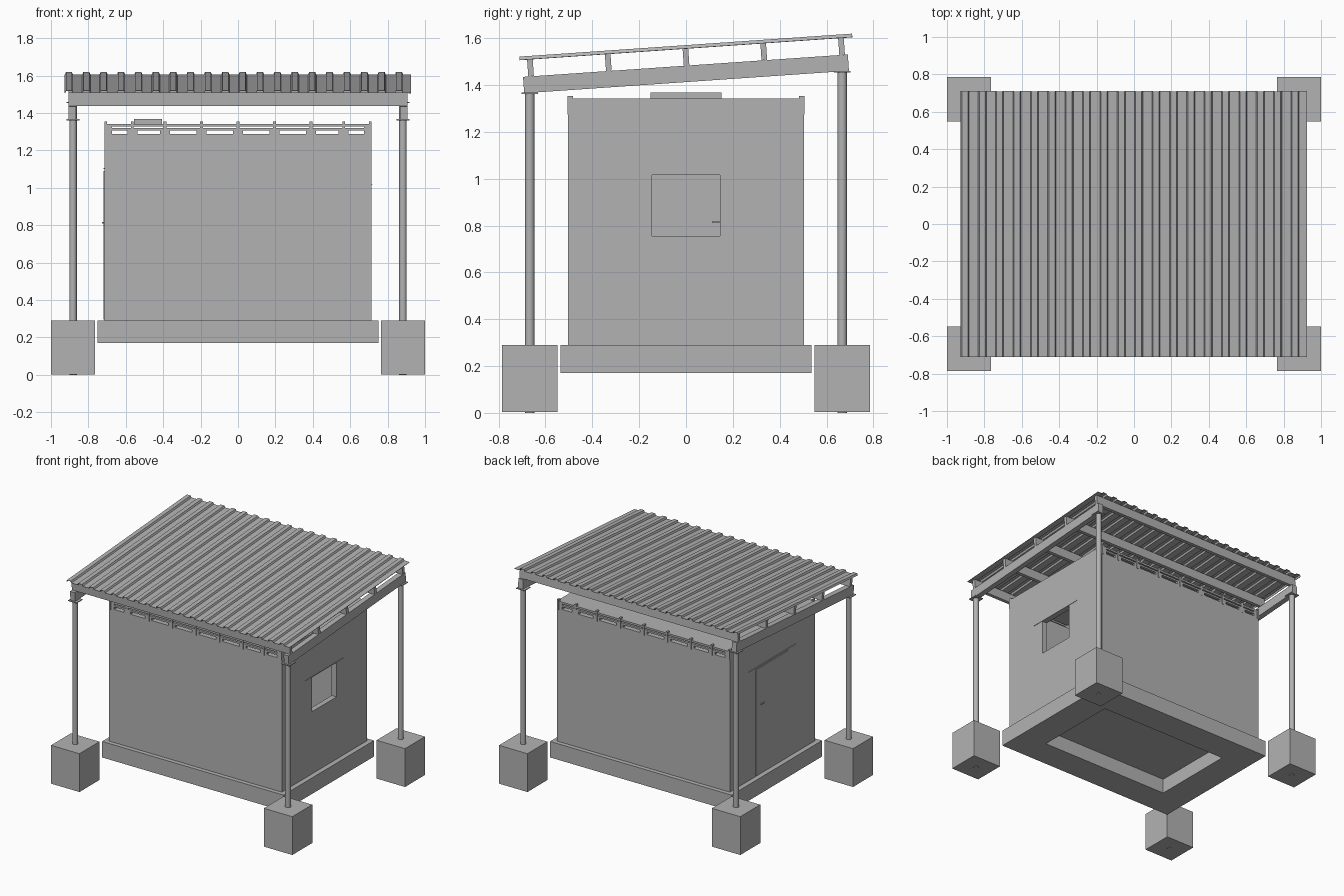
import bpy, bmesh, math
from mathutils import Matrix, Vector

cube = bpy.data.objects.get("Cube")
if cube:
    bpy.data.objects.remove(cube, do_unlink=True)

grey = bpy.data.materials.new("plain grey")
grey.use_nodes = True
grey.diffuse_color = (0.45, 0.45, 0.45, 1)
grey.node_tree.nodes["Principled BSDF"].inputs["Base Color"].default_value = (0.45, 0.45, 0.45, 1)

SLOPE = 0.069
TILT = Matrix.Rotation(math.atan(SLOPE), 4, 'X')


def finish(name, bm):
    bmesh.ops.recalc_face_normals(bm, faces=bm.faces)
    mesh = bpy.data.meshes.new(name)
    bm.to_mesh(mesh)
    bm.free()
    mesh.materials.append(grey)
    ob = bpy.data.objects.new(name, mesh)
    bpy.context.collection.objects.link(ob)
    return ob


def add_box(bm, x, y, z):
    """Box from (low, high) pairs."""
    lo, hi = zip(x, y, z)
    size = Vector(hi) - Vector(lo)
    mid = (Vector(hi) + Vector(lo)) / 2
    bmesh.ops.create_cube(bm, size=1, matrix=Matrix.Translation(mid) @ Matrix.Diagonal((*size, 1)))


def boxes(name, items):
    bm = bmesh.new()
    for item in items:
        add_box(bm, *item)
    return finish(name, bm)


def tilted(name, x, y, z, length, height):
    """Box that follows the roof slope, centred at x range, y, z."""
    bm = bmesh.new()
    add_box(bm, x, (-length / 2, length / 2), (-height / 2, height / 2))
    bm.transform(Matrix.Translation((0, y, z)) @ TILT)
    return finish(name, bm)


def around(v, half):
    return (v - half, v + half)


# Footings, poles and cap plates at the four corners
for sx, side in ((-1, "right"), (1, "left")):
    for sy, end in ((-1, "front"), (1, "back")):
        x, y = sx * 0.882, sy * 0.667
        top = 1.413 + SLOPE * y
        boxes(f"{end}_{side}_footing", [(around(x, 0.118), around(y, 0.118), (0.003, 0.29))])
        bm = bmesh.new()
        bmesh.ops.create_cone(bm, cap_ends=True, segments=24, radius1=0.02, radius2=0.02,
                              depth=top, matrix=Matrix.Translation((x, y, top / 2)))
        pole = finish(f"{end}_{side}_pole", bm)
        for f in pole.data.polygons:
            f.use_smooth = abs(f.normal.z) < 0.5
        boxes(f"{end}_{side}_cap_plate", [(around(x, 0.035), around(y, 0.035), (top - 0.006, top))])
    # Sloped rafter resting on the poles
    tilted(f"{side}_rafter", around(sx * 0.885, 0.02), 0, 1.4475, 1.39, 0.07)

# Purlins across the rafters
for i in range(5):
    y = -0.664 + 0.332 * i
    z = 1.519 + SLOPE * y
    tilted(f"purlin_{i + 1}", (-0.905, 0.905), y, z, 0.024, 0.072)

# Ribbed roof sheet: trapezoid profile swept along the slope
profile = []
for i in range(20):
    c = -0.904 + 0.0929 * i
    profile += [(c - 0.021, 0), (c - 0.015, 0.013), (c + 0.015, 0.013), (c + 0.021, 0)]
profile.append((0.925, 0))
bm = bmesh.new()
rows = [[bm.verts.new((x, y, z)) for x, z in profile] for y in (-0.712, 0.712)]
for a, b, c, d in zip(rows[0], rows[0][1:], rows[1][1:], rows[1]):
    bm.faces.new((a, b, c, d))
bm.transform(Matrix.Translation((0, 0, 1.556)) @ TILT)
sheet = finish("roof_sheet", bm)
solid = sheet.modifiers.new("thickness", 'SOLIDIFY')
solid.thickness = 0.003
solid.offset = 0

# Base slab: a ring closed by a floor, hollow underneath
X, Y, T = 0.715, 0.503, 0.04
z = (0.17, 0.29)
boxes("base_ring", [((-0.752, 0.752), (-0.535, -0.32), z), ((-0.752, 0.752), (0.32, 0.535), z),
                    ((-0.752, -0.535), (-0.32, 0.32), z), ((0.535, 0.752), (-0.32, 0.32), z)])
boxes("floor", [((-0.535, 0.535), (-0.32, 0.32), (0.28, 0.29))])

# House walls
LOW, HIGH = 1.287, 1.336
boxes("front_wall", [((-X, X), (-Y, -Y + T), (0.29, LOW))])
boxes("back_wall", [((-X, X), (Y - T, Y), (0.29, LOW))])
boxes("door_wall", [((-X, -X + T), (-Y + T, Y - T), (0.29, HIGH))])
w, z0, z1 = 0.152, 0.756, 1.015
wall_x = (X - T, X)
boxes("window_wall", [(wall_x, (-Y + T, -w), (0.29, HIGH)), (wall_x, (w, Y - T), (0.29, HIGH)),
                      (wall_x, (-w, w), (0.29, z0)), (wall_x, (-w, w), (z1, HIGH))])
boxes("window_frame", [(wall_x, (-w, -w + 0.007), (z0, z1)), (wall_x, (w - 0.007, w), (z0, z1))])
boxes("window_lintel", [((X, X + 0.003), (-0.23, 0.23), (z1, z1 + 0.004))])

# Door, its lintel and handles
boxes("door", [((-X - 0.004, -X), (-0.18, 0.2), (0.295, 1.09))])
boxes("door_lintel", [((-X - 0.004, -X), (-0.28, 0.28), (1.1, 1.105))])
boxes("door_handles", [((-X - 0.012, -X - 0.004), (0.11, 0.145), (0.81, 0.817)),
                       ((-X + T, -X + T + 0.012), (0.11, 0.145), (0.81, 0.817))])

# Flat house roof with hatch
boxes("house_roof", [((-X, X), (-Y, Y), (1.328, 1.342))])
boxes("roof_hatch", [((-0.555, -0.405), (-0.152, 0.152), (1.342, 1.368))])

# Vent slots along the front and back wall tops
for sy, end in ((-1, "front"), (1, "back")):
    band = around(sy * (Y - 0.01), 0.01)
    items = [((-X, X), band, (1.306, 1.319))]
    for x in (-0.708, -0.565, -0.39, -0.195, 0, 0.195, 0.39, 0.565, 0.708):
        items.append((around(x, 0.007), around(sy * (Y - 0.008), 0.012), (1.275, 1.354)))
        items.append((around(x, 0.027), band, (LOW, 1.307)))
    # keep the end blocks inside the wall line
    items = [((max(a[0], -X), min(a[1], X)), b, c) for a, b, c in items]
    boxes(f"{end}_vent_bars", items)
    # Side closure strips between wall top and roof
    boxes(f"{end}_corner_closures", [(around(s * (X - T / 2), T / 2), around(sy * (Y - T / 2), T / 2),
                                      (LOW, 1.33)) for s in (-1, 1)])
